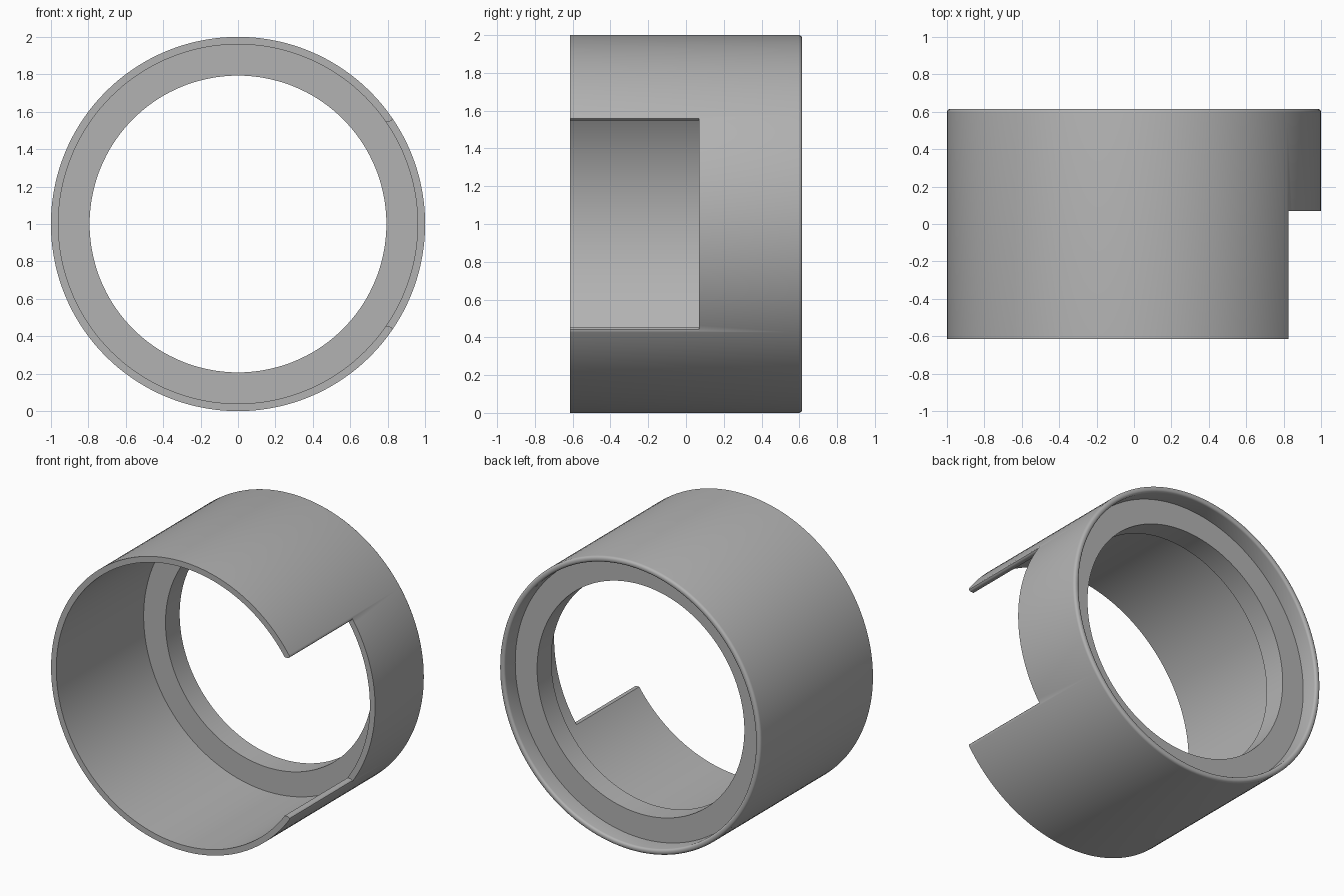
import bpy
import bmesh
from math import cos, sin, tau, radians

old = bpy.data.objects.get("Cube")
if old:
    bpy.data.objects.remove(old)

SEGMENTS = 144
HALF = 0.615


def make_object(name, bm):
    bmesh.ops.recalc_face_normals(bm, faces=bm.faces)
    mesh = bpy.data.meshes.new(name)
    bm.to_mesh(mesh)
    bm.free()
    obj = bpy.data.objects.new(name, mesh)
    bpy.context.collection.objects.link(obj)
    return obj


def lathe(name, profile):
    """Turn a closed (radius, y) profile around the y axis at z = 1."""
    bm = bmesh.new()
    rings = []
    for i in range(SEGMENTS):
        a = tau * i / SEGMENTS
        rings.append([bm.verts.new((r * cos(a), y, 1 + r * sin(a))) for r, y in profile])
    count = len(profile)
    for i, ring in enumerate(rings):
        after = rings[(i + 1) % SEGMENTS]
        for j in range(count):
            k = (j + 1) % count
            bm.faces.new((ring[j], ring[k], after[k], after[j]))
    return make_object(name, bm)


def prism(name, outline, y0, y1):
    """Extrude an (x, z) outline along y."""
    bm = bmesh.new()
    face = bm.faces.new([bm.verts.new((x, y0, 1 + z)) for x, z in outline])
    new = bmesh.ops.extrude_face_region(bm, geom=[face])["geom"]
    verts = [v for v in new if isinstance(v, bmesh.types.BMVert)]
    bmesh.ops.translate(bm, verts=verts, vec=(0, y1 - y0, 0))
    return make_object(name, bm)


# Sleeve with an inner flange and a rounded back rim
def rim(centre_r, fillet, start):
    steps = [radians(start + 22.5 * i) for i in range(5)]
    return [(centre_r + fillet * cos(a), HALF - fillet + fillet * sin(a)) for a in steps]


profile = [(0.96, -HALF), (1.0, -HALF)]
profile += rim(0.982, 0.018, 0) + rim(0.976, 0.016, 90)
profile += [(0.96, 0.495), (0.793, 0.495), (0.793, 0.34), (0.96, 0.34)]
sleeve = lathe("sleeve", profile)

# Side notch, flared to leave softened outer corners
upper = [(0.5, 0.548), (0.81, 0.548), (0.82, 0.552), (0.825, 0.558), (0.824, 0.567), (1.2, 0.567)]
outline = upper + [(x, -z) for x, z in reversed(upper)]
cutter = prism("notch_cutter", outline, -0.8, 0.07)
cutter.hide_render = True
cutter.hide_viewport = True

notch = sleeve.modifiers.new("notch", "BOOLEAN")
notch.operation = "DIFFERENCE"
notch.solver = "EXACT"
notch.object = cutter

# Bake the notch so the helper can go
depsgraph = bpy.context.evaluated_depsgraph_get()
cut_mesh = bpy.data.meshes.new_from_object(sleeve.evaluated_get(depsgraph))
sleeve.modifiers.clear()
sleeve.data = cut_mesh
bpy.data.objects.remove(cutter)

# Plain grey material
grey = bpy.data.materials.new("plain_grey")
grey.use_nodes = True
colour = (0.45, 0.45, 0.45, 1)
grey.diffuse_color = colour
grey.node_tree.nodes["Principled BSDF"].inputs["Base Color"].default_value = colour
sleeve.data.materials.clear()
sleeve.data.materials.append(grey)

# Smooth curved walls, keep machined edges crisp
bpy.ops.object.select_all(action="DESELECT")
sleeve.select_set(True)
bpy.context.view_layer.objects.active = sleeve
bpy.ops.object.shade_smooth_by_angle(angle=radians(30))
